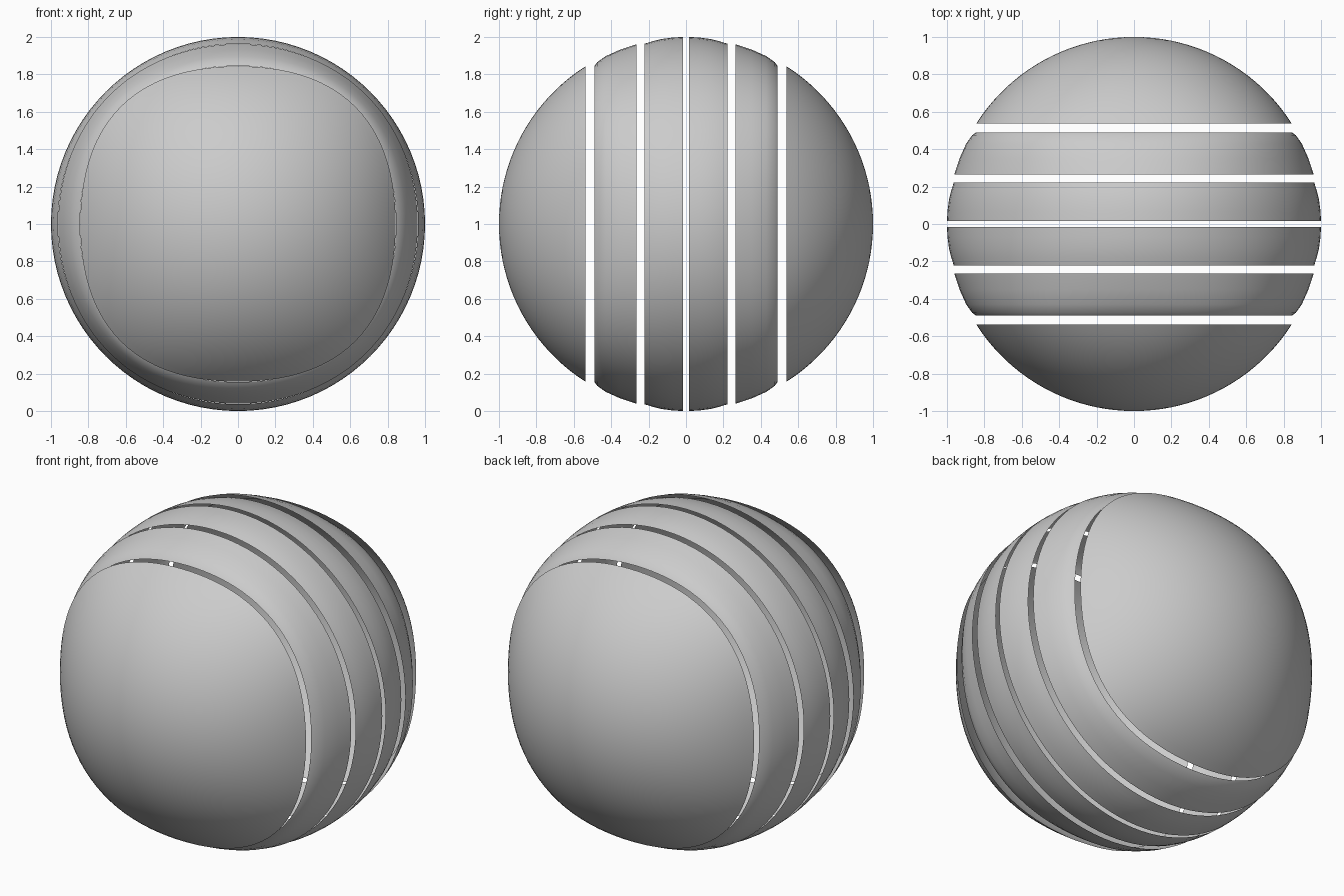
import bpy, bmesh, math

if "Cube" in bpy.data.objects:
    bpy.data.objects.remove(bpy.data.objects["Cube"])

SEG = 96


def squareness(y):
    """How far a ring bulges on its diagonals, strongest at the cap seam."""
    y = abs(y)
    if y < 0.54:
        return 0.053 * (y / 0.54) ** 2
    return 0.053 * ((1 - y) / 0.46) ** 1.3


def ring(bm, y, r):
    k = squareness(y)
    verts = []
    for i in range(SEG):
        a = 2 * math.pi * i / SEG
        rr = r * (1 + k * math.sin(2 * a) ** 2)
        verts.append(bm.verts.new((rr * math.cos(a), y, 1 + rr * math.sin(a))))
    return verts


def band(name, profile, pole=None):
    """Open shell lofted around the y axis through (y, radius) rings."""
    bm = bmesh.new()
    rings = [ring(bm, y, r) for y, r in profile]
    for a, b in zip(rings, rings[1:]):
        for i in range(SEG):
            j = (i + 1) % SEG
            bm.faces.new((a[i], a[j], b[j], b[i]))
    if pole is not None:
        tip = bm.verts.new((0, pole, 1))
        for i in range(SEG):
            bm.faces.new((rings[-1][i], rings[-1][(i + 1) % SEG], tip))
    bmesh.ops.recalc_face_normals(bm, faces=bm.faces)
    # make the shell face outwards
    bm.normal_update()
    f = bm.faces[0]
    c = f.calc_center_median()
    if f.normal.x * c.x + f.normal.z * (c.z - 1) < 0:
        bmesh.ops.reverse_faces(bm, faces=bm.faces)
    for f in bm.faces:
        f.smooth = True
    mesh = bpy.data.meshes.new(name)
    bm.to_mesh(mesh)
    bm.free()
    obj = bpy.data.objects.new(name, mesh)
    bpy.context.collection.objects.link(obj)
    return obj


# profiles of one half, mirrored for the other
start = math.asin(0.538)
cap = [(math.sin(t), math.cos(t)) for t in
       [start + (math.pi / 2 - start) * i / 20 for i in range(20)]]
outer = [(0.265, 0.961), (0.35, 0.933), (0.43, 0.897), (0.475, 0.865), (0.49, 0.845)]
inner = [(0.016, 1.0), (0.07, 0.997), (0.13, 0.989), (0.18, 0.977), (0.223, 0.963)]

for side, s in (("front", -1), ("back", 1)):
    band(side + "_cap", [(s * y, r) for y, r in cap], s)
    band(side + "_outer_band", [(s * y, r) for y, r in outer])
    band(side + "_inner_band", [(s * y, r) for y, r in inner])
